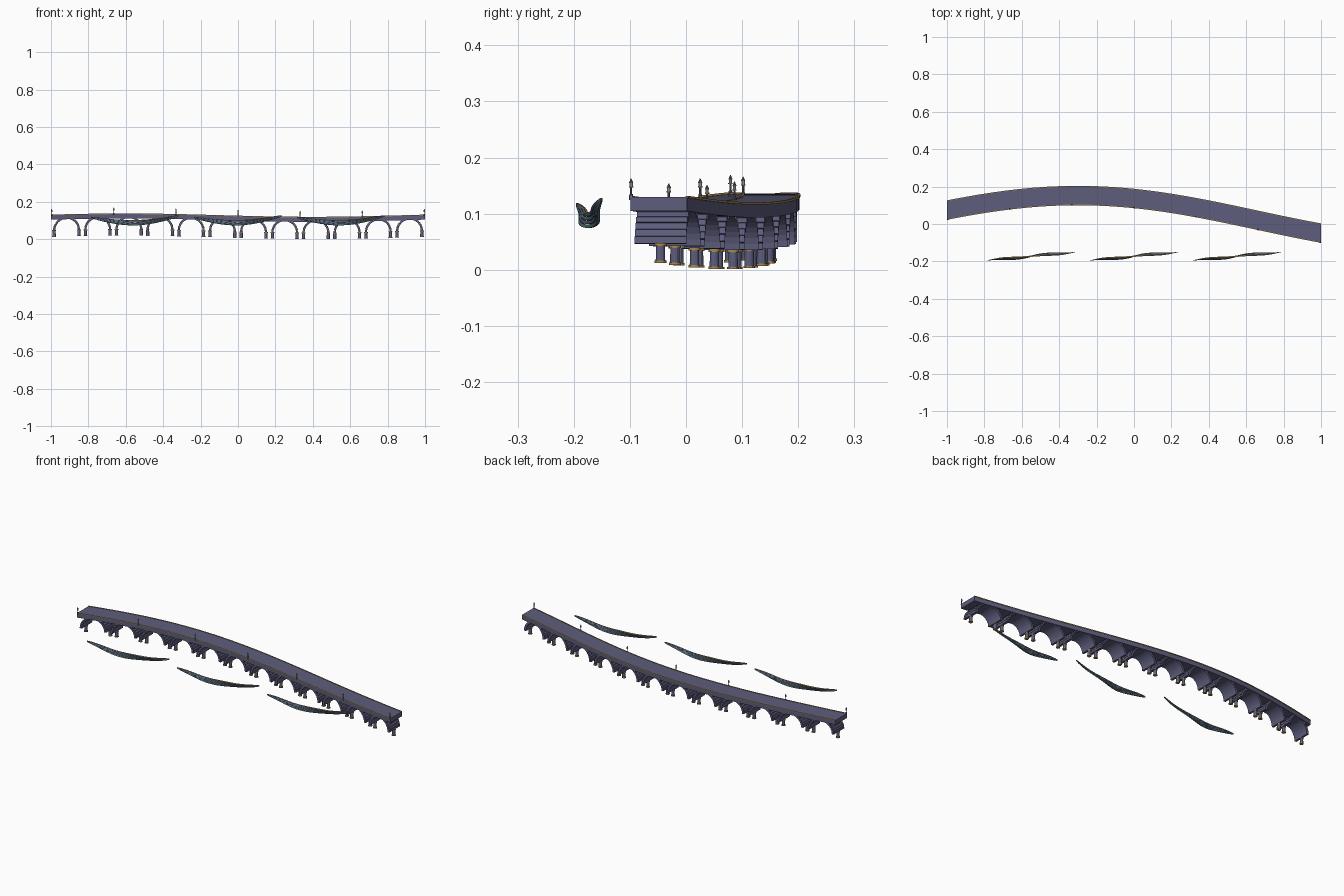
import bpy, bmesh
from math import sin, cos, pi
from mathutils import Matrix, Vector

cube = bpy.data.objects.get("Cube")
if cube:
    bpy.data.objects.remove(cube)


def material(name, rgb):
    m = bpy.data.materials.new(name)
    m.use_nodes = True
    m.diffuse_color = (*rgb, 1)
    m.node_tree.nodes["Principled BSDF"].inputs["Base Color"].default_value = (*rgb, 1)
    return m


STONE = material("slate stone", (0.11, 0.11, 0.205))
GOLD = material("gold trim", (0.4, 0.25, 0.08))
TEAL = material("teal ribbon", (0.08, 0.17, 0.17))
PALE = material("pale lantern", (0.6, 0.57, 0.48))


# The bridge sways sideways and rises and falls along its length
def path_y(x):
    return 0.022 + 0.13 * cos(1.65 * (x + 0.3))


def path_z(x):
    return 0.01 - 0.009 * cos(pi * (x - 0.4))


def finish(name, bm, mats):
    bmesh.ops.recalc_face_normals(bm, faces=bm.faces)
    me = bpy.data.meshes.new(name)
    bm.to_mesh(me)
    bm.free()
    for m in mats:
        me.materials.append(m)
    ob = bpy.data.objects.new(name, me)
    bpy.context.collection.objects.link(ob)
    return ob


def sweep(name, section, mat, steps):
    """Skin the four-cornered section(t) for t from 0 to 1."""
    bm = bmesh.new()
    rings = [[bm.verts.new(p) for p in section(i / steps)] for i in range(steps + 1)]
    for a, b in zip(rings, rings[1:]):
        for k in range(4):
            j = (k + 1) % 4
            bm.faces.new((a[k], a[j], b[j], b[k]))
    bm.faces.new(rings[0])
    bm.faces.new(rings[-1])
    return finish(name, bm, [mat])


def rail(name, y0, y1, z0, z1, mat):
    def section(t):
        x = 2 * t - 1
        y, z = path_y(x), path_z(x)
        return [(x, y + a, z + b) for a, b in ((y0, z0), (y1, z0), (y1, z1), (y0, z1))]
    return sweep(name, section, mat, 48)


def disc(bm, x, y, z0, z1, r0, r1, mat, sides=12):
    """Add an upright tapered cylinder to a mesh."""
    made = bmesh.ops.create_cone(
        bm, cap_ends=True, segments=sides, radius1=r0, radius2=r1, depth=z1 - z0,
        matrix=Matrix.Translation((x, y, (z0 + z1) / 2)))
    for f in {f for v in made["verts"] for f in v.link_faces}:
        f.material_index = mat


# Deck with gold edging
HALF = 0.05
rail("deck", -HALF, HALF, 0.092, 0.117, STONE)
for side, s in (("front", -1), ("back", 1)):
    rail(side + "_edge_trim", s * HALF - 0.002, s * HALF + 0.002, 0.115, 0.119, GOLD)

# Arches made of wide stone slabs, each standing on two columns
SPANS, SLABS, RADIUS, SPRING = 12, 17, 0.066, 0.034
for i in range(SPANS):
    cx = -1 + (i + 0.5) * 2 / SPANS
    bm = bmesh.new()
    for k in range(SLABS):
        a = pi * (k + 0.5) / SLABS
        x = cx + RADIUS * cos(a)
        place = (Matrix.Translation((x, path_y(x), path_z(x) + SPRING + RADIUS * sin(a)))
                 @ Matrix.Rotation(-a, 4, 'Y')
                 @ Matrix.Diagonal((0.012, 0.092, 0.0118, 1)))
        bmesh.ops.create_cube(bm, size=1, matrix=place)
    finish(f"arch_{i + 1}", bm, [STONE])

    for side, s in (("left", 1), ("right", -1)):
        x = cx + s * RADIUS
        y, z = path_y(x), path_z(x)
        bm = bmesh.new()
        disc(bm, x, y, z, z + 0.004, 0.0105, 0.0105, 1)
        disc(bm, x, y, z + 0.004, z + 0.031, 0.0085, 0.008, 0)
        disc(bm, x, y, z + 0.03, z + 0.035, 0.0105, 0.0105, 1)
        ob = finish(f"column_{i + 1}_{side}", bm, [STONE, GOLD])

# Lamp posts along the front edge
for i in range(7):
    x = (i - 3) * 0.332
    y, z = path_y(x) - HALF, path_z(x) + 0.112
    bm = bmesh.new()
    disc(bm, x, y, z, z + 0.01, 0.004, 0.003, 0, 8)
    disc(bm, x, y, z + 0.01, z + 0.023, 0.002, 0.002, 0, 8)
    disc(bm, x, y, z + 0.022, z + 0.024, 0.004, 0.004, 1, 8)
    disc(bm, x, y, z + 0.024, z + 0.03, 0.003, 0.003, 2, 8)
    disc(bm, x, y, z + 0.03, z + 0.038, 0.004, 0.0005, 0, 8)
    finish(f"lamp_post_{i + 1}", bm, [STONE, GOLD, PALE])


# Floating ribbons of stacked tapering strands
def strand(name, start, low, high, mat):
    def section(t):
        swell = sin(pi * t) ** 0.7
        spread = 0.003 + 0.011 * swell
        lean = 0.5 * sin(2 * pi * t)
        up = Vector((0, sin(lean), cos(lean)))
        out = Vector((0, cos(lean), -sin(lean))) * (0.001 + 0.0025 * swell)
        mid = Vector((start + 0.47 * t,
                      -0.195 + 0.045 * t + 0.003 * sin(4 * pi * t),
                      0.116 + 0.009 * t - 0.032 * sin(pi * t)))
        a, b = mid + up * spread * low, mid + up * spread * high
        return [a - out, a + out, b + out, b - out]
    return sweep(name, section, mat, 32)


BANDS = [(-1, -0.55, TEAL), (-0.5, -0.05, STONE), (0, 0.45, TEAL),
         (0.5, 0.9, STONE), (0.9, 1, GOLD)]
for i, start in enumerate((-0.785, -0.235, 0.315)):
    for j, (low, high, mat) in enumerate(BANDS):
        strand(f"ribbon_{i + 1}_strand_{j + 1}", start, low, high, mat)
